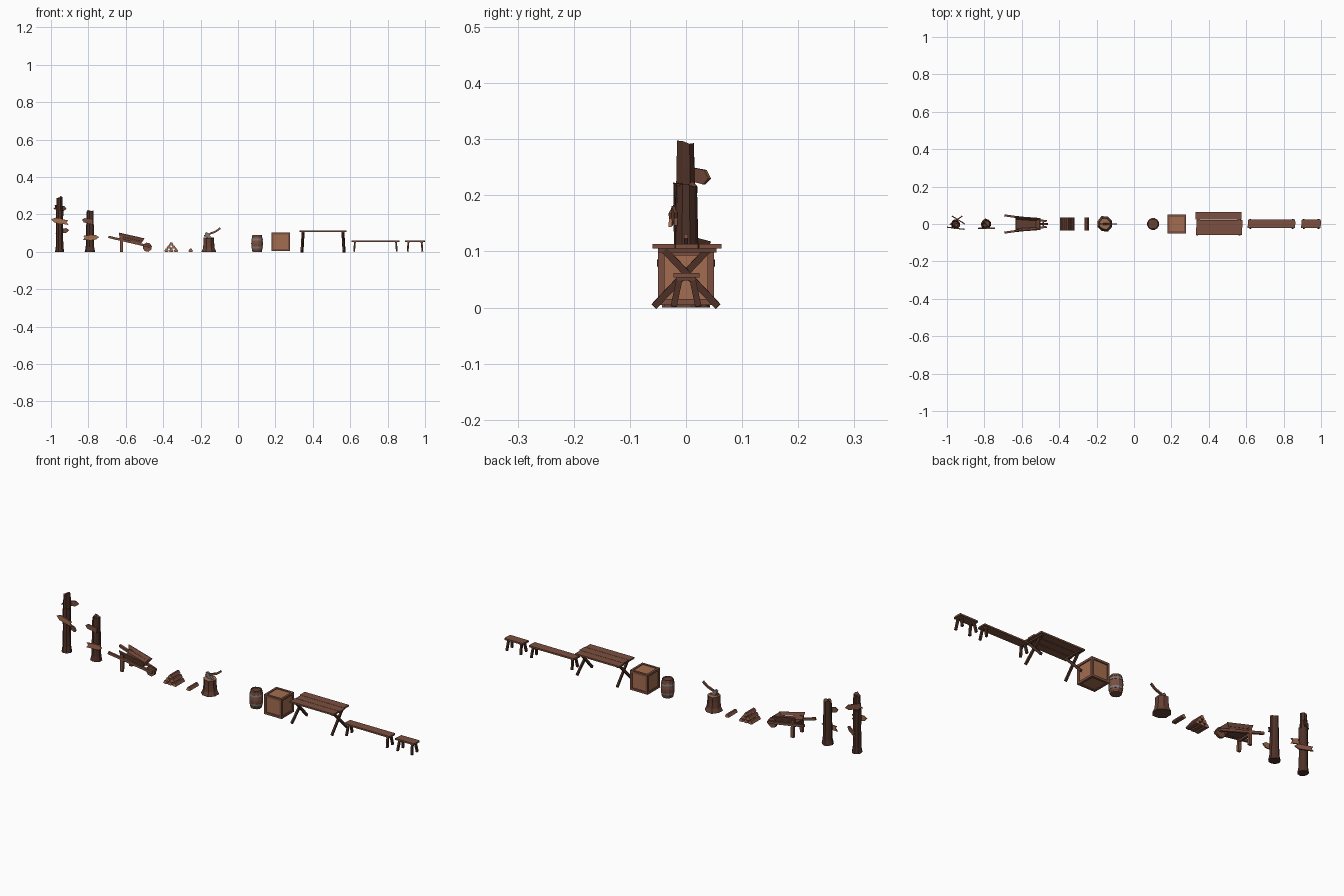
import bpy, math, random
from mathutils import Vector as V

if "Cube" in bpy.data.objects:
    bpy.data.objects.remove(bpy.data.objects["Cube"])

random.seed(4)


def mat(name, r, g, b):
    m = bpy.data.materials.new(name)
    m.diffuse_color = (r, g, b, 1)
    m.use_nodes = True
    m.node_tree.nodes["Principled BSDF"].inputs["Base Color"].default_value = m.diffuse_color
    return m


DARK = mat("dark_bark", .075, .03, .02)
BARK = mat("bark", .13, .052, .034)
WOOD = mat("wood", .20, .078, .05)
LIGHT = mat("light_wood", .37, .155, .08)
IRON = mat("iron", .2, .2, .2)


def mesh(name, verts, faces, m, cap=None, cap_faces=()):
    me = bpy.data.meshes.new(name)
    me.from_pydata([tuple(v) for v in verts], [], faces)
    me.materials.append(m)
    if cap:
        me.materials.append(cap)
        for i in cap_faces:
            me.polygons[i].material_index = 1
    ob = bpy.data.objects.new(name, me)
    bpy.context.collection.objects.link(ob)
    return ob


def slab(name, pts, t, m, cap=None):
    """Flat polygon thickened by t along its normal."""
    p = [V(q) for q in pts]
    n = len(p)
    nor = (p[1] - p[0]).cross(p[2] - p[1]).normalized() * t / 2
    verts = [q - nor for q in p] + [q + nor for q in p]
    faces = [list(range(n))[::-1], list(range(n, 2 * n))]
    faces += [[i, (i + 1) % n, (i + 1) % n + n, i + n] for i in range(n)]
    return mesh(name, verts, faces, m, cap, (0, 1))


def beam(name, a, b, w, h, m):
    """Rectangular bar from a to b; w is the horizontal width."""
    a, b = V(a), V(b)
    d = (b - a).normalized()
    up = V((0, 0, 1)) if abs(d.z) < .95 else V((1, 0, 0))
    s = d.cross(up).normalized()
    u = s.cross(d) * h / 2
    s = s * w / 2
    return slab(name, [a - s - u, a + s - u, a + s + u, a - s + u],
                0, m) if a == b else mesh(
        name, [c + k * s + l * u for c in (a, b) for k, l in ((-1, -1), (1, -1), (1, 1), (-1, 1))],
        [[0, 1, 2, 3], [7, 6, 5, 4]] + [[i, i + 4, (i + 1) % 4 + 4, (i + 1) % 4] for i in range(4)], m)


def box(name, x0, x1, y0, y1, z0, z1, m):
    return slab(name, [(x0, y0, (z0 + z1) / 2), (x1, y0, (z0 + z1) / 2),
                       (x1, y1, (z0 + z1) / 2), (x0, y1, (z0 + z1) / 2)], z1 - z0, m)


def turned(name, x, prof, n, m, cap=None, rough=0, jag=0):
    """Stack of rings (radius, z) around x; rough bark and jagged top are optional."""
    k = [1 + random.uniform(-rough, rough) for _ in range(n)]
    verts = []
    for j, (r, z) in enumerate(prof):
        for i in range(n):
            a = 2 * math.pi * (i + .5) / n
            dz = random.uniform(-jag, jag) if j == len(prof) - 1 else 0
            verts.append((x + r * k[i] * math.cos(a), r * k[i] * math.sin(a), z + dz))
    L = len(prof)
    faces = [[j * n + i, j * n + (i + 1) % n, (j + 1) * n + (i + 1) % n, (j + 1) * n + i]
             for j in range(L - 1) for i in range(n)]
    faces.append(list(range(n))[::-1])
    verts.append((x, 0, prof[-1][1] - jag * .3))
    c = len(verts) - 1
    first = len(faces)
    faces += [[(L - 1) * n + i, (L - 1) * n + (i + 1) % n, c] for i in range(n)]
    return mesh(name, verts, faces, m, cap, range(first, first + n))


def sign(name, x, y, z, length, h, yaw, tilt, side, m):
    """Pointed board with a split tail; side = direction of the point."""
    l = length / 2
    out = [(-l, -h * .5), (l * .6, -h * .5), (l, 0), (l * .6, h * .5), (-l * .9, h * .4), (-l * .75, 0)]
    ct, st, cy, sy = math.cos(tilt), math.sin(tilt), math.cos(yaw), math.sin(yaw)
    pts = []
    for u, v in out:
        u *= side
        u, v = u * ct - v * st, u * st + v * ct
        pts.append((x + u * cy, y + u * sy, z + v))
    slab(name, pts, .006, m)


# Tall signpost
X = -.955
turned("tall_post_lower", X, [(.026, 0), (.021, .03), (.02, .12), (.021, .218)], 9, DARK, BARK, .12, .006)
turned("tall_post_upper", X, [(.018, .2), (.017, .25), (.016, .29)], 8, DARK, BARK, .1, .009)
sign("tall_post_sign_top", X + .004, .02, .236, .08, .026, .6, -.15, 1, WOOD)
sign("tall_post_sign_middle", X + .003, -.023, .165, .096, .026, -.12, -.17, -1, LIGHT)
sign("tall_post_sign_low", X + .015, .022, .112, .084, .024, -.55, .1, 1, WOOD)

# Short signpost
X = -.79
turned("short_post", X, [(.027, 0), (.022, .025), (.02, .12), (.018, .22)], 9, DARK, BARK, .13, .008)
sign("short_post_sign_top", X - .012, -.021, .165, .066, .024, .1, -.2, -1, WOOD)
sign("short_post_sign_low", X + .003, -.023, .077, .088, .026, 0, .04, 1, LIGHT)

# Wheelbarrow
for s in (-1, 1):
    beam("barrow_handle", (-.692, s * .046, .08), (-.468, s * .015, .028), .011, .012, WOOD)
    beam("barrow_leg", (-.622, s * .037, 0), (-.622, s * .034, .085), .012, .016, WOOD)
    for k in range(2):
        a, b = k * .5, k * .5 + .48
        lo = [V((-.632, s * .026, .066)), V((-.522, s * .019, .041))]
        hi = [V((-.637, s * .04, .103)), V((-.5, s * .03, .072))]
        q = [lo[i].lerp(hi[i], f) for i, f in ((0, a), (1, a), (1, b), (0, b))]
        slab("barrow_side_plank", q, .005, WOOD)
slab("barrow_floor", [(-.632, -.028, .066), (-.522, -.021, .041),
                      (-.522, .021, .041), (-.632, .028, .066)], .006, BARK)
slab("barrow_front_board", [(-.524, -.019, .041), (-.503, -.029, .071),
                            (-.503, .029, .071), (-.524, .019, .041)], .005, WOOD)
beam("barrow_brace", (-.622, -.036, .052), (-.622, .036, .052), .01, .01, BARK)
beam("barrow_axle", (-.485, -.022, .03), (-.485, .022, .03), .007, .007, DARK)
slab("barrow_wheel", [(-.485 + .025 * math.cos(i * math.pi / 4 + .2), 0,
                       .025 + .025 * math.sin(i * math.pi / 4 + .2)) for i in range(8)], .013, BARK, WOOD)


# Split firewood: pyramid pile and one loose log
def log(name, x, z):
    w = .0125
    slab(name, [(x - w, 0, z + .004), (x - w * .6, 0, z), (x + w * .6, 0, z), (x + w, 0, z + .004),
                (x + w * .35, 0, z + .017), (x - w * .35, 0, z + .017)], .068, WOOD, LIGHT)


for row in range(3):
    for i in range(3 - row):
        log("pile_log", -.357 + (i - (2 - row) / 2) * .0255, row * .0168)
log("loose_log", -.253, 0)

# Chopping stump with axe
turned("chopping_stump", -.156, [(.043, 0), (.034, .02), (.031, .05), (.031, .076)], 8, BARK, LIGHT, .08, .002)
slab("axe_head", [(-.178, 0, .101), (-.166, 0, .106), (-.152, 0, .087), (-.13, 0, .07),
                  (-.15, 0, .056), (-.172, 0, .062), (-.168, 0, .08)], .011, IRON)
path = [(-.18, 0, .084), (-.15, 0, .097), (-.118, 0, .109), (-.095, 0, .127)]
for a, b in zip(path, path[1:]):
    beam("axe_handle", a, b, .008, .01, WOOD)

# Barrel with iron hoops
X = .102
turned("barrel_body", X, [(.026, 0), (.030, .02), (.0325, .045), (.030, .07), (.026, .09), (.022, .09), (.022, .084)],
       12, WOOD, BARK)
for z0, r0, r1 in ((.018, .0308, .0322), (.062, .0322, .0308)):
    turned("barrel_hoop", X, [(r0, z0), (r1, z0 + .01)], 12, IRON)
for z0, r0, r1 in ((.004, .0275, .0288), (.079, .0288, .0275)):
    turned("barrel_end_band", X, [(r0, z0), (r1, z0 + .007)], 12, BARK)

# Crate: inset panels in a frame of twelve bars
X, H, W = .229, .0495, .011
box("crate_panels", X - H + .005, X + H - .005, -H + .005, H - .005, .008, .1, LIGHT)
for s in (-1, 1):
    for t in (-1, 1):
        e, f, Z = s * (H - W / 2), t * (H - W / 2), .054
        beam("crate_frame_x", (X - H, e, Z + f), (X + H, e, Z + f), W, W, WOOD)
        beam("crate_frame_y", (X + e, -H, Z + f), (X + e, H, Z + f), W, W, WOOD)
        beam("crate_post", (X + e, f, Z - H), (X + e, f, Z + H), W, W, WOOD)

# Table: three planks on crossed legs
for i in range(3):
    y, d = -.06 + i * .0415, (0, .004, -.002)[i]
    box("table_plank", .331 + d, .577 + d, y, y + .04, .105, .113, WOOD)
for x, lean in ((.348, -.006), (.561, .006)):
    box("table_batten", x - .006, x + .006, -.05, .054, .098, .105, BARK)
    for s in (-1, 1):
        beam("table_leg", (x + lean + s * .003, s * .057, .002), (x + s * .003, -s * .038, .102), .009, .012, DARK)

# Long bench and short stool
for name, x0, x1 in (("bench", .607, .863), ("stool", .893, 1.0)):
    slab(name + "_seat", [(x0, -.021, .0575), (x1 - .003, -.022, .0575), (x1, .004, .0575),
                          (x1 - .002, .024, .0575), (x0 + .004, .023, .0575), (x0 + .002, 0, .0575)], .008, WOOD)
    for x, lean in ((x0 + .018, -.004), (x1 - .018, .004)):
        box(name + "_batten", x - .006, x + .006, -.018, .018, .048, .054, BARK)
        for s in (-1, 1):
            beam(name + "_leg", (x + lean, s * .022, .002), (x, s * .011, .054), .011, .009, DARK)
